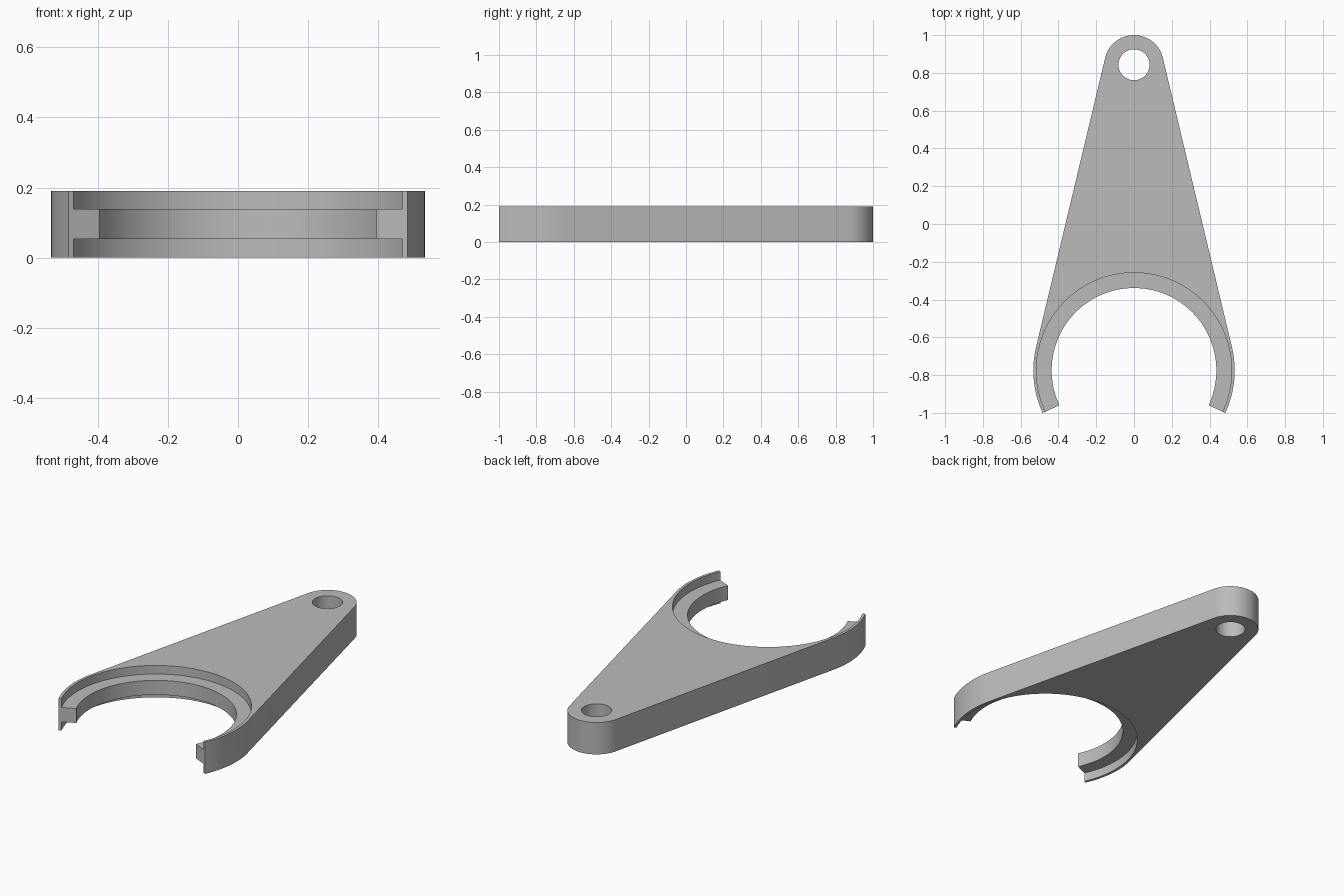
import bpy, bmesh, math
from math import sin, cos, radians

cube = bpy.data.objects.get("Cube")
if cube:
    bpy.data.objects.remove(cube, do_unlink=True)

HEIGHT = 0.19
RIB_LOW, RIB_HIGH = 0.053, 0.139
FORK_Y, FORK_R, SEAT_R, BORE_R = -0.775, 0.533, 0.517, 0.436
TIP_Y, TIP_R, HOLE_R = 0.843, 0.157, 0.082
END = -25                                     # angle of the fork ends
TANGENT = math.degrees(math.asin((FORK_R - TIP_R) / (TIP_Y - FORK_Y)))

grey = bpy.data.materials.new("plain grey")
grey.use_nodes = True
grey.diffuse_color = (0.5, 0.5, 0.5, 1)
grey.node_tree.nodes["Principled BSDF"].inputs["Base Color"].default_value = (0.5, 0.5, 0.5, 1)


def arc(y, r, start, stop, steps):
    angles = [radians(start + (stop - start) * i / steps) for i in range(steps + 1)]
    return [(r * cos(a), y + r * sin(a)) for a in angles]


def prism(name, outline, low, high):
    bm = bmesh.new()
    face = bm.faces.new([bm.verts.new((x, y, low)) for x, y in outline])
    new = bmesh.ops.extrude_face_region(bm, geom=[face])["geom"]
    bmesh.ops.translate(bm, vec=(0, 0, high - low),
                        verts=[v for v in new if isinstance(v, bmesh.types.BMVert)])
    bmesh.ops.recalc_face_normals(bm, faces=bm.faces)
    mesh = bpy.data.meshes.new(name)
    bm.to_mesh(mesh)
    bm.free()
    mesh.materials.append(grey)
    obj = bpy.data.objects.new(name, mesh)
    bpy.context.collection.objects.link(obj)
    return obj


def disc(y, r, steps):
    return arc(y, r, 0, 360, steps)[:-1]


# Fork plate: fork arm, rounded tip, other arm, then back along the bore
outline = (arc(FORK_Y, FORK_R, END, TANGENT, 16)
           + arc(TIP_Y, TIP_R, TANGENT, 180 - TANGENT, 48)
           + arc(FORK_Y, FORK_R, 180 - TANGENT, 180 - END, 16)
           + arc(FORK_Y, BORE_R, 180 - END, END, 92))
fork = prism("shift_fork", outline, 0, HEIGHT)

# Pivot hole, and the step above and below the inner rib
cutters = [
    prism("pivot_hole_cutter", disc(TIP_Y, HOLE_R, 64), -0.1, HEIGHT + 0.1),
    prism("upper_step_cutter", disc(FORK_Y, SEAT_R, 144), RIB_HIGH, HEIGHT + 0.1),
    prism("lower_step_cutter", disc(FORK_Y, SEAT_R, 144), -0.1, RIB_LOW),
]
for cutter in cutters:
    cutter.hide_render = True
    cut = fork.modifiers.new(cutter.name, 'BOOLEAN')
    cut.operation = 'DIFFERENCE'
    cut.solver = 'EXACT'
    cut.object = cutter

# Bake the cuts and drop the cutters
graph = bpy.context.evaluated_depsgraph_get()
baked = bpy.data.meshes.new_from_object(fork.evaluated_get(graph))
fork.modifiers.clear()
fork.data = baked
for cutter in cutters:
    bpy.data.objects.remove(cutter, do_unlink=True)

bpy.ops.object.select_all(action='DESELECT')
fork.select_set(True)
bpy.context.view_layer.objects.active = fork
bpy.ops.object.shade_smooth_by_angle(angle=radians(30))
